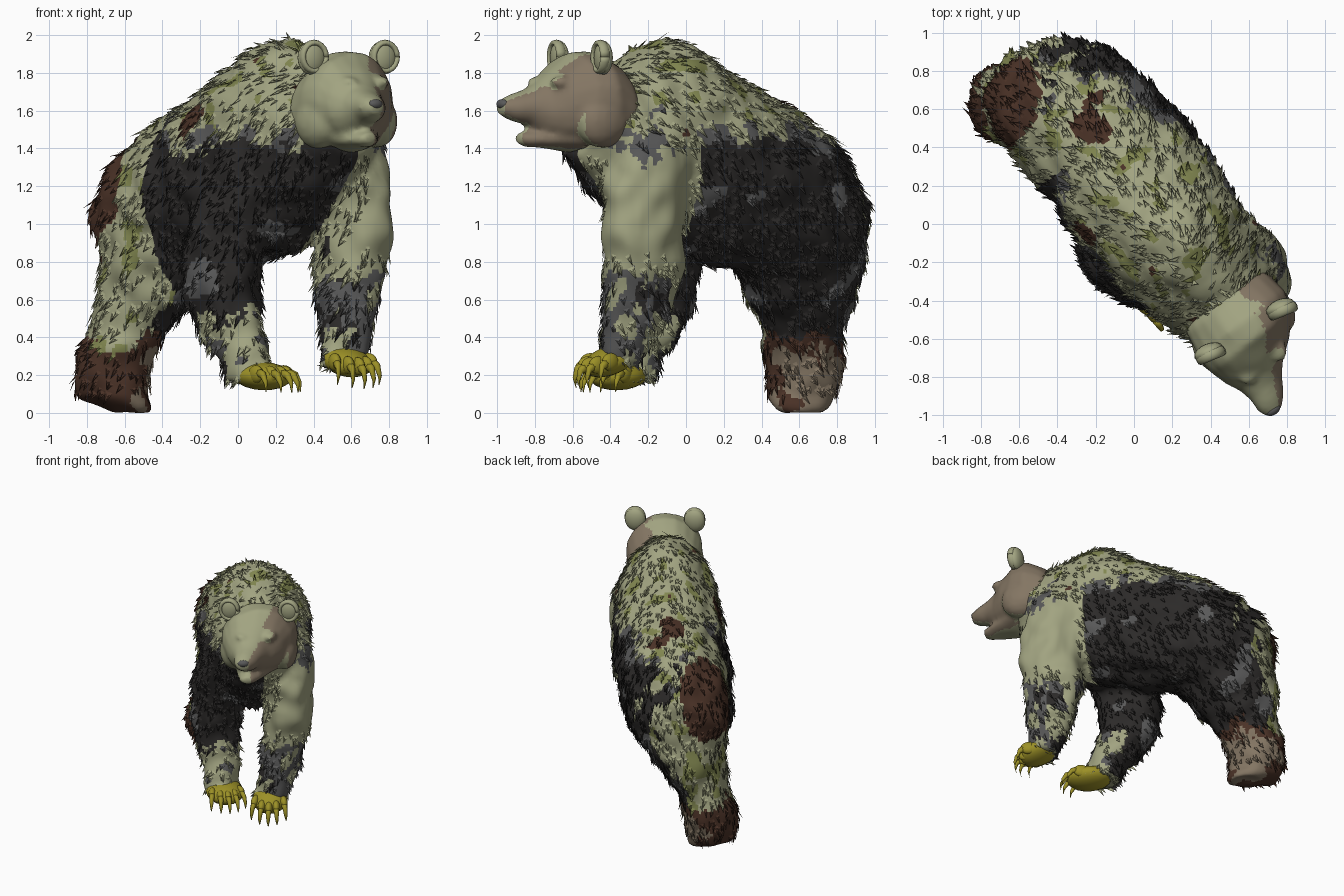
import bpy, bmesh, math, random
from mathutils import Vector, Matrix, noise

if "Cube" in bpy.data.objects:
    bpy.data.objects.remove(bpy.data.objects["Cube"])

random.seed(4)
# Local frame: u = forward, v = bear's left, z = up; TURN puts it on the diagonal
TURN = Matrix.Rotation(math.atan2(-0.8, 0.6), 4, 'Z')
COLORS = {'olive': (.36, .37, .22), 'dark': (.025, .023, .022), 'grey': (.1, .1, .1),
          'tan': (.23, .18, .125), 'rust': (.07, .032, .02), 'yellow': (.33, .28, .02),
          'moss': (.22, .24, .08)}
NAMES = list(COLORS)
MATS = []
for n, c in COLORS.items():
    m = bpy.data.materials.new(n)
    m.diffuse_color = (*c, 1)
    m.use_nodes = True
    m.node_tree.nodes["Principled BSDF"].inputs["Base Color"].default_value = m.diffuse_color
    MATS.append(m)


def finish(name, mesh, color=None):
    for m in ([MATS[NAMES.index(color)]] if color else MATS):
        mesh.materials.append(m)
    mesh.transform(TURN)
    mesh.shade_smooth()
    ob = bpy.data.objects.new(name, mesh)
    bpy.context.collection.objects.link(ob)
    return ob


def loft(bm, rings, sides=20):
    """Closed skin through (centre, axis1, axis2) ellipses."""
    loops = []
    for c, e1, e2 in rings:
        loops.append([bm.verts.new(c + e1 * math.cos(a) + e2 * math.sin(a))
                      for a in (2 * math.pi * i / sides for i in range(sides))])
    for A, B in zip(loops, loops[1:]):
        for i in range(sides):
            j = (i + 1) % sides
            bm.faces.new((A[i], A[j], B[j], B[i]))
    bm.faces.new(loops[0][::-1])
    bm.faces.new(loops[-1])


def along_u(bm, rows):      # u, v, top, bottom, half width
    loft(bm, [(Vector((u, v, (t + b) / 2)), Vector((0, w, 0)), Vector((0, 0, (t - b) / 2)))
              for u, v, t, b, w in rows])


def along_z(bm, rows):      # z, u, v, radius u, radius v
    loft(bm, [(Vector((u, v, z)), Vector((ru, 0, 0)), Vector((0, rv, 0)))
              for z, u, v, ru, rv in rows])


def ball(bm, c, r, rot=0):
    M = Matrix.Translation(c) @ Matrix.Rotation(rot, 4, 'Z') @ Matrix.Diagonal((*r, 1))
    bmesh.ops.create_uvsphere(bm, u_segments=16, v_segments=10, radius=1, matrix=M)


def to_mesh(bm, name):
    bmesh.ops.recalc_face_normals(bm, faces=bm.faces)
    me = bpy.data.meshes.new(name)
    bm.to_mesh(me)
    bm.free()
    return me


def fuse(bm, name, voxel, lumps, smooth):
    """Melt overlapping forms into one skin with gentle lumps."""
    ob = bpy.data.objects.new("tmp", to_mesh(bm, "tmp"))
    bpy.context.collection.objects.link(ob)
    r = ob.modifiers.new("fuse", 'REMESH')
    r.mode, r.voxel_size = 'VOXEL', voxel
    s = ob.modifiers.new("soften", 'SMOOTH')
    s.iterations, s.factor = smooth, .5
    dg = bpy.context.evaluated_depsgraph_get()
    me = bpy.data.meshes.new_from_object(ob.evaluated_get(dg))
    me.name = name
    bpy.data.objects.remove(ob)
    shift = [v.normal * noise.noise(v.co * 7) * lumps for v in me.vertices]
    for v, d in zip(me.vertices, shift):
        v.co += d
        v.co.z = max(v.co.z, 0)
    return me


def coat(p, n):
    """Colour of the coat at a point."""
    w = noise.noise(p * 4)
    q = noise.noise(p * 9 + Vector((5, 2, 1)))
    u, v, z = p.x, p.y, p.z + .14 * w + .06 * noise.noise(p * 22)
    if z < .38 and u < -.5:
        return 'tan' if v > -.1 + .2 * q and z < .3 else 'rust'
    if (Vector((u + .93, v + .16, (z - 1.2) * .6))).length < .25 + .05 * w:
        return 'rust'
    if u > .28 and v > .17 and .3 < z < 1.42:
        return ('grey' if q > 0 else 'dark') if z < .75 and w + q > .1 else 'olive'
    if z < .5 and u > .05 and n.x > -.3:
        return 'olive' if q < .3 else 'grey'
    if z > 1.52 or n.z > .75:
        return 'rust' if w > .45 else ('moss' if q > .3 else 'olive')
    if u < -.45 and (n.y < -.25 or n.x < -.75) and z > .35:
        return 'olive' if w + q < .25 else 'moss'
    if z > 1.4:
        return 'grey' if q > -.1 else 'olive'
    return 'grey' if w > .38 else 'dark'


def face_coat(p, n):
    return 'tan' if n.y > .3 + .25 * noise.noise(p * 5) else 'olive'


def paint(me, rule):
    for f in me.polygons:
        f.material_index = NAMES.index(rule(f.center, f.normal))


# Body: trunk with shoulder hump, neck, three visible legs
bm = bmesh.new()
along_u(bm, [(-1.05, .02, 1.2, .85, .17), (-.98, .04, 1.31, .72, .28), (-.85, .07, 1.45, .65, .36),
             (-.6, .11, 1.6, .66, .40), (-.3, .13, 1.73, .75, .41), (-.05, .13, 1.86, .79, .41),
             (.12, .13, 1.97, .82, .39), (.3, .13, 1.97, .85, .37), (.45, .13, 1.89, .95, .34),
             (.6, .14, 1.83, 1.08, .30), (.72, .14, 1.8, 1.22, .25), (.84, .13, 1.76, 1.36, .19)])
along_z(bm, [(1.6, .38, .3, .2, .17), (1.45, .45, .33, .25, .2), (1.2, .53, .36, .24, .19),
             (.95, .55, .36, .23, .18), (.7, .54, .33, .22, .17), (.5, .56, .3, .18, .15),
             (.36, .59, .26, .14, .13), (.25, .63, .22, .12, .12)])
along_z(bm, [(1.5, .3, -.05, .22, .17), (1.1, .15, -.12, .25, .2), (.8, .07, -.16, .24, .2),
             (.6, .07, -.17, .23, .18), (.45, .12, -.15, .2, .16), (.3, .23, -.13, .16, .13),
             (.17, .29, -.12, .14, .13)])
along_z(bm, [(1.1, -.65, .1, .41, .37), (.8, -.71, .04, .37, .32), (.6, -.77, -.02, .31, .25),
             (.42, -.85, -.1, .23, .19), (.33, -.88, -.14, .22, .2), (.17, -.9, -.16, .215, .19),
             (.09, -.89, -.16, .2, .17), (.03, -.85, -.1, .17, .12), (.0, -.83, -.07, .12, .08)])
body = fuse(bm, "body", .022, .03, 4)
paint(body, coat)

# Fur: leaning tufts scattered over the body, coloured like the coat beneath
bm = bmesh.new()
for f in random.sample(list(body.polygons), min(3600, len(body.polygons))):
    p, n = f.center.copy(), f.normal.copy()
    if p.x > .72 and p.z > 1.4 or p.z < .1 or (p.y > .3 and p.x > .35 and .85 < p.z < 1.4):
        continue
    flow = Vector((-.55, random.uniform(-.35, .35), -.8))
    flow = flow - n * flow.dot(n)
    if flow.length < .1:
        continue
    flow.normalize()
    side = n.cross(flow) * random.uniform(.01, .022)
    L = random.uniform(.035, .085)
    a, b, c, t = [bm.verts.new(x) for x in (p + side, p - side, p + n * .012 + flow * L * .35,
                                            p + flow * L + n * L * random.uniform(.1, .38))]
    for tri in ((a, c, t), (c, b, t), (b, a, t)):
        bm.faces.new(tri).material_index = f.material_index
finish("fur_tufts", to_mesh(bm, "fur_tufts"))
finish("body", body)

# Head: skull and upper muzzle, open lower jaw, cheeks, brows
bm = bmesh.new()
along_u(bm, [(.54, .14, 1.76, 1.4, .2), (.62, .14, 1.85, 1.35, .265), (.75, .14, 1.92, 1.36, .285),
             (.86, .12, 1.91, 1.4, .265), (.96, .09, 1.82, 1.43, .21), (1.03, .06, 1.75, 1.47, .14),
             (1.1, .04, 1.71, 1.53, .105), (1.18, .01, 1.68, 1.55, .08), (1.23, 0, 1.65, 1.58, .045)])
along_u(bm, [(.85, .12, 1.55, 1.38, .18), (1.0, .07, 1.5, 1.4, .11), (1.09, .04, 1.49, 1.41, .07),
             (1.13, .03, 1.48, 1.43, .045)])
for s in (-1, 1):
    ball(bm, (.97, .1 + s * .1, 1.75), (.07, .055, .035))
    ball(bm, (.78, .13 + s * .18, 1.55), (.16, .11, .15))
head = fuse(bm, "head", .017, .008, 4)
paint(head, face_coat)
finish("head", head)

# Ears: rounded cups with a raised rim
for name, c in (("right_ear", (.77, -.09, 1.88)), ("left_ear", (.81, .35, 1.88))):
    bm = bmesh.new()
    ball(bm, c, (.045, .08, .09), -.25)
    R = Matrix.Translation(Vector(c) + Vector((.02, 0, .005))) @ Matrix.Rotation(-.25, 4, 'Z')
    loft(bm, [(R @ Vector((0, .066 * math.cos(a), .075 * math.sin(a))),
               R.to_3x3() @ Vector((.028, 0, 0)),
               R.to_3x3() @ Vector((0, .016 * math.cos(a), .016 * math.sin(a))))
              for a in (2 * math.pi * i / 20 for i in range(21))], 8)
    finish(name, to_mesh(bm, name), 'olive')

# Nose
bm = bmesh.new()
ball(bm, (1.215, 0, 1.635), (.025, .042, .026))
finish("nose", to_mesh(bm, "nose"), 'grey')

# Front feet: pad, five toes and hooked claws each (the lifted left one hangs down)
for name, c, turn, pitch, size in (
        ("left_front_foot", Vector((.67, .215, .275)), -.1, .35, (.15, .13, .075)),
        ("right_front_foot", Vector((.365, -.11, .195)), .15, .05, (.17, .14, .075))):
    bm = bmesh.new()
    R = Matrix.Translation(c) @ Matrix.Rotation(turn, 4, 'Z') @ Matrix.Rotation(pitch, 4, 'Y')
    bmesh.ops.create_uvsphere(bm, u_segments=16, v_segments=10, radius=1,
                              matrix=R @ Matrix.Diagonal((*size, 1)))
    for i in range(-2, 3):
        out = .115 - .016 * i * i
        ball(bm, R @ Vector((out, i * .052, .012)), (.06, .031, .048), turn + i * .12)
        path = [(out + .03, .02, .024), (out + .07, .012, .018), (out + .1, -.03, .012),
                (out + .105, -.075, .003)]
        loft(bm, [(R @ Vector((x, i * (.052 + (x - out) * .12), z)),
                   Vector((0, r, 0)), Vector((r * .5, 0, r))) for x, z, r in path], 8)
    finish(name, to_mesh(bm, name), 'yellow')
